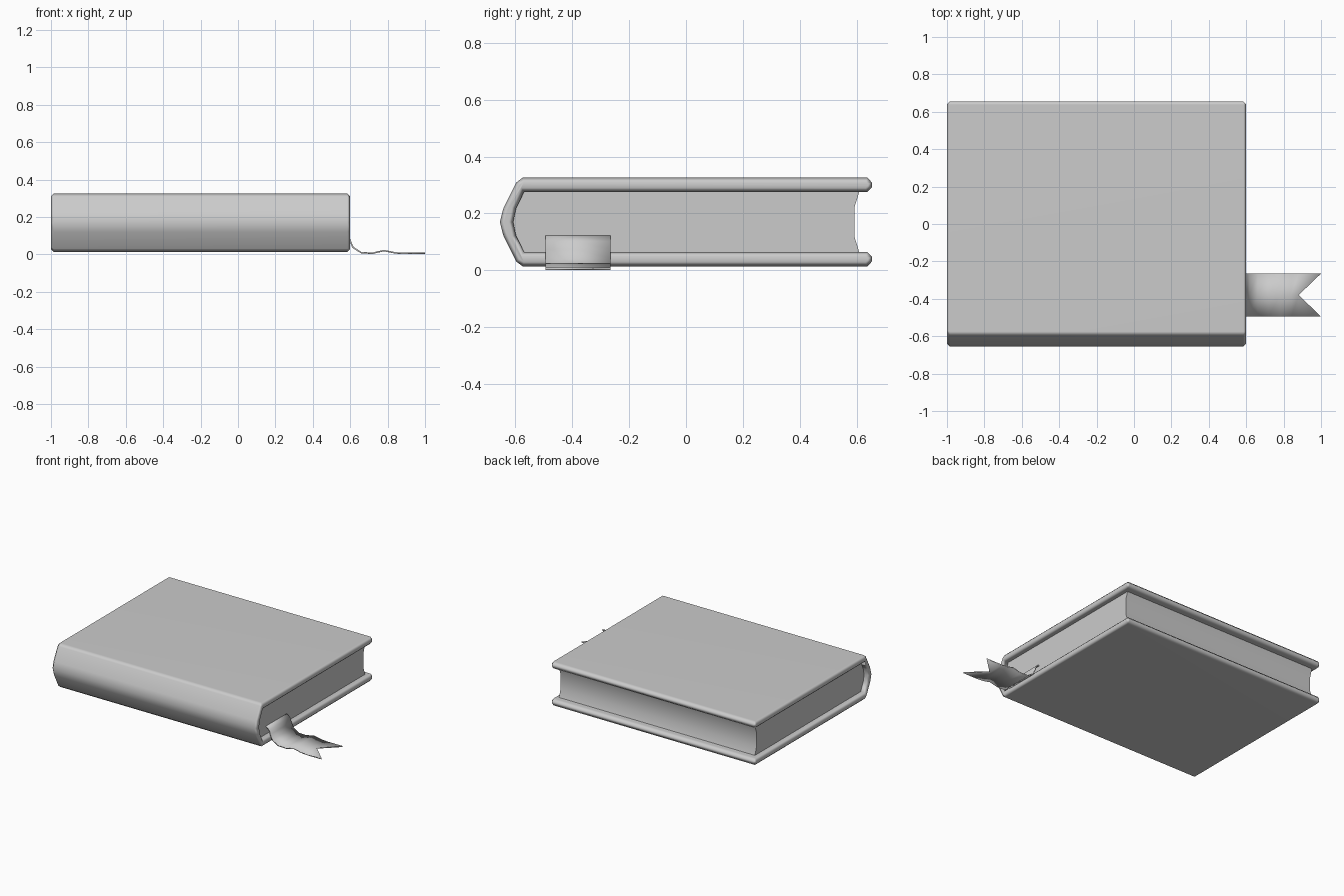
import bpy, bmesh, math
from mathutils import Vector

if "Cube" in bpy.data.objects:
    bpy.data.objects.remove(bpy.data.objects["Cube"])

MID = 0.17  # height of the book's mirror plane


def mirrored(half):
    """Complete a (y, z) half-profile by mirroring it about MID."""
    low = [(y, 2 * MID - z) for y, z in reversed(half) if abs(z - MID) > 1e-6]
    return half + low


def finish(name, bm, angle=60):
    bmesh.ops.recalc_face_normals(bm, faces=bm.faces)
    mesh = bpy.data.meshes.new(name)
    bm.to_mesh(mesh)
    bm.free()
    obj = bpy.data.objects.new(name, mesh)
    bpy.context.collection.objects.link(obj)
    bpy.ops.object.select_all(action='DESELECT')
    obj.select_set(True)
    bpy.context.view_layer.objects.active = obj
    bpy.ops.object.shade_smooth_by_angle(angle=math.radians(angle))
    return obj


def extrude_x(name, profile, x0, x1, bevel=0.0):
    """Extrude a closed (y, z) profile along x, optionally bevelling its rims."""
    bm = bmesh.new()
    cap = bm.faces.new([bm.verts.new((x0, y, z)) for y, z in profile])
    ext = bmesh.ops.extrude_face_region(bm, geom=[cap], use_keep_orig=True)
    new_verts = [g for g in ext['geom'] if isinstance(g, bmesh.types.BMVert)]
    bmesh.ops.translate(bm, verts=new_verts, vec=Vector((x1 - x0, 0, 0)))
    bmesh.ops.recalc_face_normals(bm, faces=bm.faces)
    if bevel:
        rims = [e for e in bm.edges
                if abs(e.verts[0].co.x - e.verts[1].co.x) < 1e-6]
        bmesh.ops.bevel(bm, geom=rims, offset=bevel, segments=1,
                        profile=0.5, affect='EDGES', clamp_overlap=True)
    return finish(name, bm)


# Cover: two boards joined by a rounded spine, as one C-shaped section
outer = mirrored([(0.638, 0.326), (-0.575, 0.326), (-0.597, 0.309),
                  (-0.642, 0.22), (-0.655, MID)])
inner = mirrored([(0.638, 0.275), (-0.57, 0.275), (-0.598, 0.217),
                  (-0.608, MID)])
top_edge = [(0.655, 0.293), (0.655, 0.308)]
bottom_edge = [(y, 2 * MID - z) for y, z in reversed(top_edge)]
cover = extrude_x("cover", outer + bottom_edge + inner[::-1] + top_edge,
                  -1.0, 0.6, bevel=0.015)
cover.modifiers.new("even_shading", 'WEIGHTED_NORMAL').keep_sharp = True

# Page block: rounded back, hollow fore edge, set in from the cover
pages = mirrored([(0.61, 0.277), (-0.569, 0.277), (-0.599, 0.217),
                  (-0.609, MID)])
pages += [(0.592, 0.12), (0.592, 0.22)]
extrude_x("pages", pages, -0.965, 0.565)

# Ribbon bookmark: wavy strip with a swallowtail end
path = [(0.54, 0.115), (0.57, 0.118), (0.59, 0.10), (0.60, 0.072),
        (0.615, 0.038), (0.66, 0.009), (0.72, 0.007), (0.78, 0.021),
        (0.84, 0.009), (0.88, 0.006), (1.0, 0.006)]
Y0, Y1 = -0.495, -0.265
YM = (Y0 + Y1) / 2
bm = bmesh.new()
rows = []
for i, (x, z) in enumerate(path):
    mid_x = min(x, 0.88)
    rows.append([bm.verts.new((x, Y0, z)),
                 bm.verts.new((mid_x, YM, z)) if i < len(path) - 1 else None,
                 bm.verts.new((x, Y1, z))])
for a, b in zip(rows, rows[1:]):
    for k in (0, 1):
        quad = [a[k], b[k], b[k + 1], a[k + 1]]
        bm.faces.new([v for v in quad if v])
ribbon = finish("ribbon_bookmark", bm)
solid = ribbon.modifiers.new("thickness", 'SOLIDIFY')
solid.thickness = 0.008
solid.offset = 0
